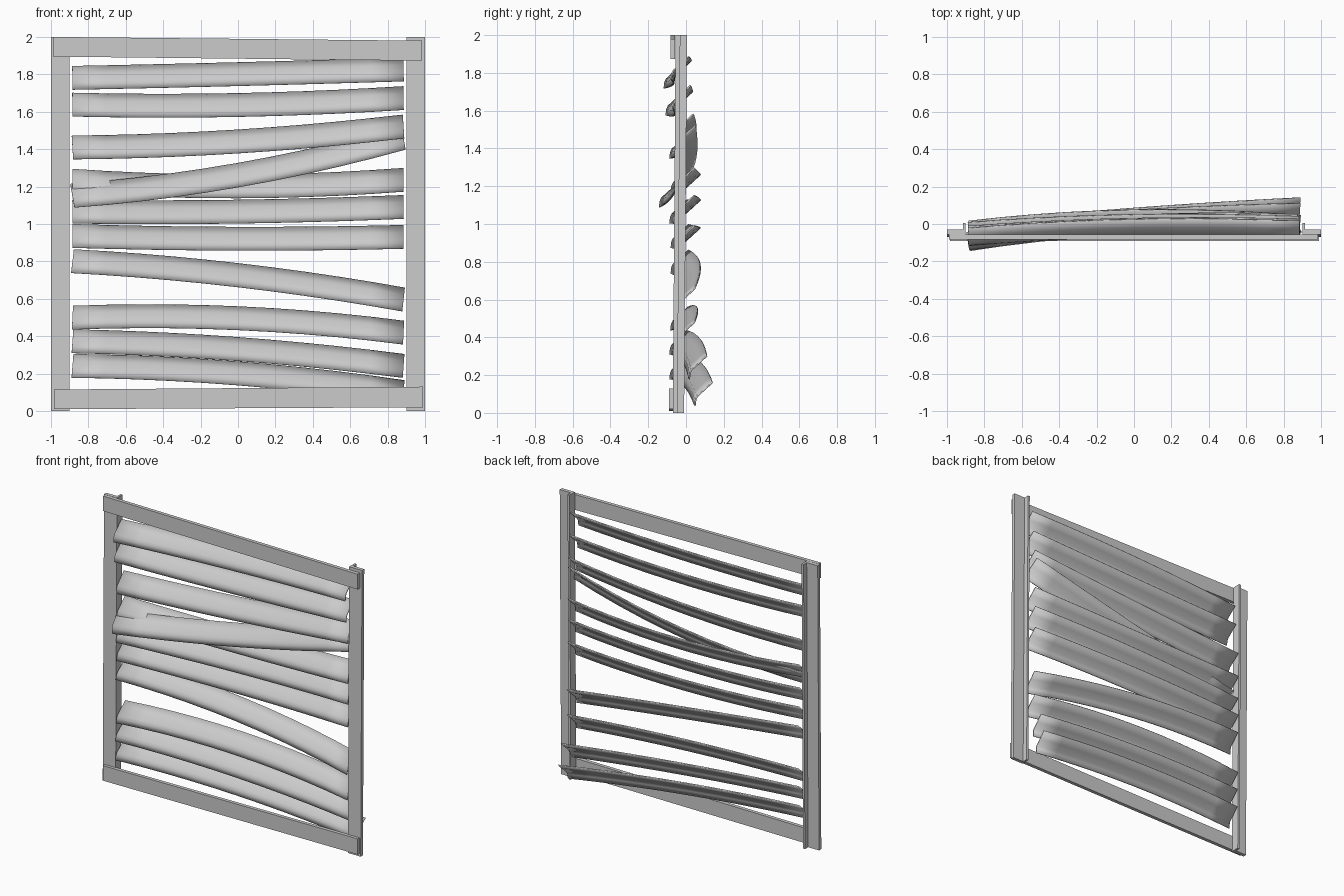
import bpy
import bmesh
from mathutils import Vector

cube = bpy.data.objects.get("Cube")
if cube:
    bpy.data.objects.remove(cube, do_unlink=True)

# One painted metal colour
grey = bpy.data.materials.new("light_grey_metal")
grey.use_nodes = True
tone = (0.6, 0.6, 0.6, 1)
grey.diffuse_color = tone
grey.node_tree.nodes["Principled BSDF"].inputs["Base Color"].default_value = tone


def loft(name, rings, closed):
    """Skin a row of matching cross-sections; closed ones get end caps."""
    bm = bmesh.new()
    rows = [[bm.verts.new(p) for p in ring] for ring in rings]
    n = len(rows[0])
    for a, b in zip(rows, rows[1:]):
        for i in range(n if closed else n - 1):
            j = (i + 1) % n
            bm.faces.new((a[i], a[j], b[j], b[i]))
    if closed:
        bm.faces.new(rows[0])
        bm.faces.new(rows[-1])
    bmesh.ops.recalc_face_normals(bm, faces=bm.faces)
    mesh = bpy.data.meshes.new(name)
    bm.to_mesh(mesh)
    bm.free()
    mesh.materials.append(grey)
    obj = bpy.data.objects.new(name, mesh)
    bpy.context.collection.objects.link(obj)
    return obj


# Upright posts: angle section, leaning back slightly
angle = [(1, 0), (0.9, 0), (0.9, 0.06), (0.915, 0.06), (0.915, 0.025), (1, 0.025)]
for side, label in ((-1, "left_post"), (1, "right_post")):
    rings = [[(side * x, y + lean, z) for x, y in angle]
             for z, lean in ((0, -0.07), (2, -0.055))]
    loft(label, rings, True)


# Crossbars: flat strips fixed over the front of the posts
def crossbar(name, ends, y):
    rings = [[(x, y, low), (x, y + 0.025, low), (x, y + 0.025, high), (x, y, high)]
             for x, low, high in ends]
    loft(name, rings, True)


crossbar("top_bar", [(-0.99, 1.895, 2.0), (0.985, 1.873, 1.98)], -0.082)
crossbar("bottom_bar", [(-0.985, 0.01, 0.115), (0.99, 0.02, 0.13)], -0.09)

# Bent louvre slats: (y, z) of the centre line at left end, middle, right end
paths = [
    ((-0.067, 1.78), (-0.02, 1.80), (-0.03, 1.825)),
    ((-0.057, 1.637), (-0.015, 1.635), (-0.02, 1.672)),
    ((-0.037, 1.408), (0.005, 1.44), (-0.005, 1.52)),
    ((-0.092, 1.15), (0.0, 1.26), (0.005, 1.46)),
    ((-0.03, 1.23), (0.03, 1.20), (0.0, 1.235)),
    ((-0.037, 1.065), (0.03, 1.065), (0.0, 1.09)),
    ((-0.03, 0.935), (0.03, 0.92), (0.0, 0.93)),
    ((-0.03, 0.80), (0.03, 0.725), (0.0, 0.595)),
    ((-0.032, 0.498), (0.015, 0.495), (0.0, 0.418)),
    ((-0.037, 0.372), (0.03, 0.33), (0.065, 0.24)),
    ((-0.037, 0.24), (0.04, 0.20), (0.095, 0.10)),
]
# Slat section: sloping blade with an upright front lip
section = [(0.045, 0.062), (0.002, 0.022), (-0.036, -0.012), (-0.044, -0.03), (-0.048, -0.062)]
STEPS = 10
for number, path in enumerate(paths, 1):
    left, mid, right = (Vector(p) for p in path)
    rings = []
    for step in range(STEPS + 1):
        t = 2 * step / STEPS - 1
        c = mid + (right - left) * t / 2 + (left + right - 2 * mid) * t * t / 2
        # Ends are cut square to the bent centre line
        slope = (right - left).y / 1.78
        rings.append([(0.885 * t - slope * z, c.x + y, c.y + z) for y, z in section])
    slat = loft(f"slat_{number}", rings, False)
    thick = slat.modifiers.new("thickness", 'SOLIDIFY')
    thick.thickness = 0.008
    thick.offset = 0
    bpy.ops.object.select_all(action='DESELECT')
    slat.select_set(True)
    bpy.context.view_layer.objects.active = slat
    bpy.ops.object.shade_smooth_by_angle(angle=0.7)
